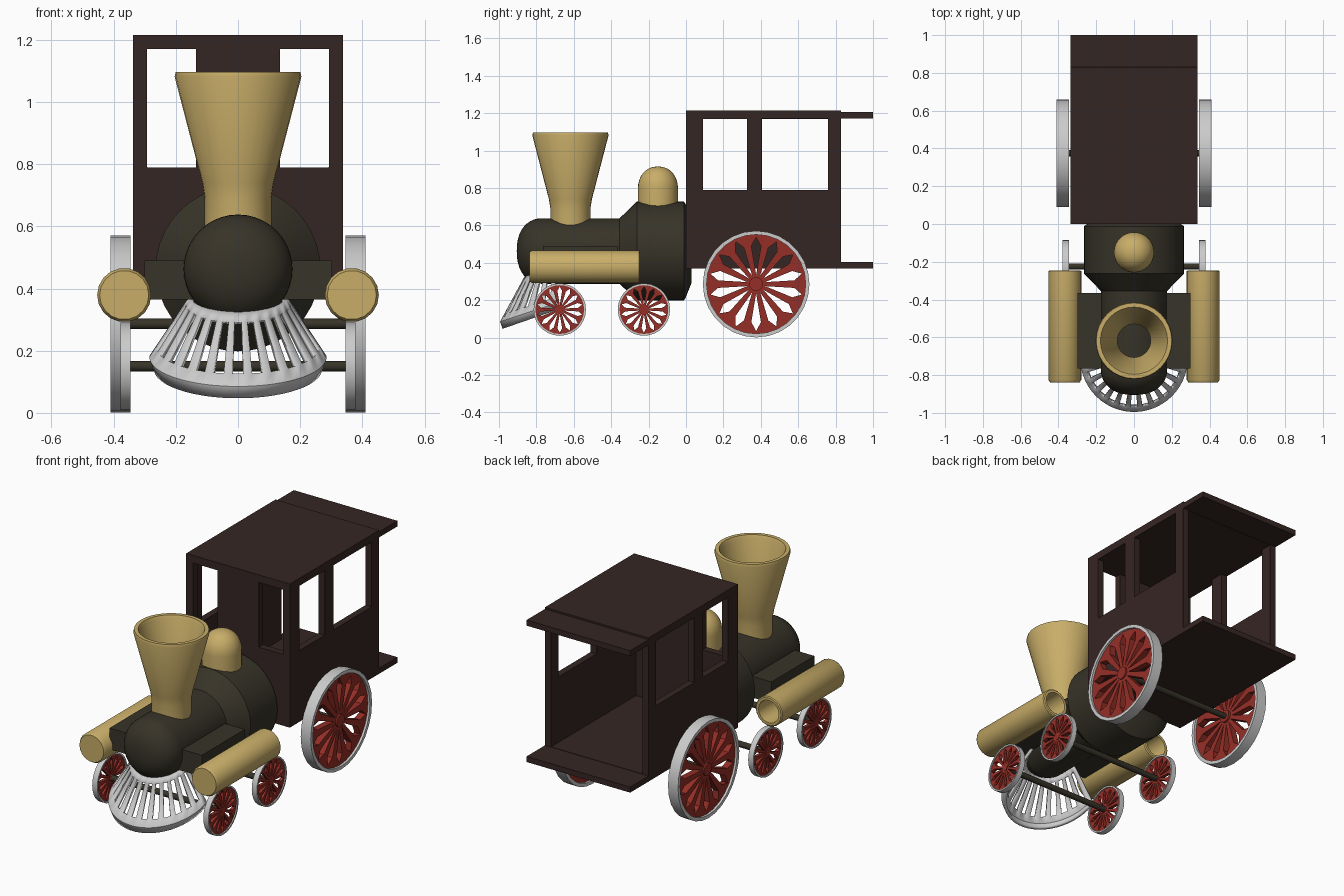
import bpy, bmesh
from math import sin, cos, pi, radians

if "Cube" in bpy.data.objects:
    bpy.data.objects.remove(bpy.data.objects["Cube"])


def material(name, rgb):
    m = bpy.data.materials.new(name)
    m.diffuse_color = (*rgb, 1)
    m.use_nodes = True
    m.node_tree.nodes["Principled BSDF"].inputs["Base Color"].default_value = m.diffuse_color
    return m


BROWN = material("dark_wood", (0.036, 0.019, 0.017))
BLACK = material("boiler_iron", (0.038, 0.033, 0.021))
GOLD = material("brass", (0.58, 0.42, 0.14))
RED = material("red_paint", (0.30, 0.028, 0.02))


def finish(name, bm, mat=None, smooth=True):
    bmesh.ops.remove_doubles(bm, verts=bm.verts, dist=1e-5)
    bmesh.ops.recalc_face_normals(bm, faces=bm.faces)
    mesh = bpy.data.meshes.new(name)
    bm.to_mesh(mesh)
    bm.free()
    ob = bpy.data.objects.new(name, mesh)
    bpy.context.collection.objects.link(ob)
    if mat:
        mesh.materials.append(mat)
    bpy.ops.object.select_all(action='DESELECT')
    bpy.context.view_layer.objects.active = ob
    ob.select_set(True)
    if smooth:
        bpy.ops.object.shade_smooth_by_angle(angle=radians(35))
    return ob


def box(name, lo, hi, mat=None):
    bm = bmesh.new()
    bmesh.ops.create_cube(bm, size=1)
    for v in bm.verts:
        v.co = [(l + h) / 2 + c * (h - l) for l, h, c in zip(lo, hi, v.co)]
    return finish(name, bm, mat, False)


def lathe(name, profile, axis, centre, mat=None, n=32, closed=False):
    """Spin (radius, position along axis) points around an axis."""
    bm = bmesh.new()
    rings = []
    for r, t in profile:
        ring = []
        for i in range(n):
            a, b = r * cos(2 * pi * i / n), r * sin(2 * pi * i / n)
            p = {'X': (t, a, b), 'Y': (a, t, b), 'Z': (a, b, t)}[axis]
            ring.append(bm.verts.new([c + q for c, q in zip(centre, p)]))
        rings.append(ring)
    pairs = list(zip(rings, rings[1:]))
    if closed:
        pairs.append((rings[-1], rings[0]))
    for r0, r1 in pairs:
        for i in range(n):
            j = (i + 1) % n
            bm.faces.new((r0[i], r0[j], r1[j], r1[i]))
    return finish(name, bm, mat)


def solidify(ob, thickness, offset):
    m = ob.modifiers.new("thickness", 'SOLIDIFY')
    m.thickness, m.offset = thickness, offset


# Cab: hollow box, open at the back, with window openings cut out
cab = box("cab", (-0.337, 0, 0.37), (0.337, 0.83, 1.215), BROWN)
cuts = [((-0.297, 0.04, 0.405), (0.297, 0.95, 1.17)),
        ((-0.5, 0.09, 0.79), (0.5, 0.325, 1.17)),
        ((-0.5, 0.405, 0.79), (0.5, 0.76, 1.17)),
        ((-0.292, -0.1, 0.79), (-0.135, 0.06, 1.17)),
        ((0.135, -0.1, 0.79), (0.292, 0.06, 1.17))]
for lo, hi in cuts:
    cutter = box("cutter", lo, hi)
    cutter.hide_render = True
    mod = cab.modifiers.new("cut", 'BOOLEAN')
    mod.operation, mod.solver, mod.object = 'DIFFERENCE', 'EXACT', cutter
    bpy.context.view_layer.objects.active = cab
    bpy.ops.object.modifier_apply(modifier=mod.name)
    bpy.data.objects.remove(cutter)
bev = cab.modifiers.new("edge", 'BEVEL')
bev.width, bev.segments = 0.006, 1
box("roof_overhang", (-0.337, 0.82, 1.172), (0.337, 1.0, 1.205), BROWN)
box("rear_platform", (-0.337, 0.82, 0.37), (0.337, 1.0, 0.403), BROWN)

# Boiler with rounded nose and wider firebox
nose = [(0.175 * sin(a) ** 0.85, -0.775 - 0.13 * cos(a))
        for a in [i * pi / 20 for i in range(11)]]
lathe("boiler", nose + [(0.175, -0.355), (0.265, -0.262), (0.265, -0.012),
                        (0.25, -0.002), (0.17, 0.03), (0, 0.03)],
      'Y', (0, 0, 0.463), BLACK, 40)
box("cylinder_saddle", (-0.30, -0.765, 0.365), (0.30, -0.365, 0.49), BLACK)

# Flared chimney, open at the top
lathe("chimney", [(0.107, 0.58), (0.107, 0.69), (0.115, 0.74), (0.204, 1.082),
                  (0.200, 1.097), (0.178, 1.097), (0.170, 1.08),
                  (0.095, 0.74), (0.088, 0.69), (0.088, 0.58)],
      'Z', (0, -0.618, 0), GOLD, 32, closed=True)

# Steam dome
cap = [(0.107 * cos(a) ** 0.9, 0.80 + 0.115 * sin(a))
       for a in [i * pi / 16 for i in range(8)]]
lathe("steam_dome", [(0, 0.66), (0.107, 0.66)] + cap + [(0, 0.915)],
      'Z', (0, -0.15, 0), GOLD, 32)


# Wheels: red spoked disc inside a grey rim
def wheel(name, x, y, z, R, x0, x1, n=14):
    bm = bmesh.new()
    step = 2 * pi / n
    side = 1 if x > 0 else -1
    xc = side * (x0 + x1) / 2
    for k in range(n):
        th = k * step + pi / 2
        for s in (-1, 1):
            def P(r, f):
                a = th + s * f * step
                return bm.verts.new((xc, y + R * r * cos(a), z + R * r * sin(a)))
            for face in ([(0, 0), (.17, .5), (.17, 0)],
                         [(.17, 0), (.17, .5), (.72, .5), (.72, .28)],
                         [(.72, .28), (.72, .5), (.95, .5), (.95, 0), (.88, 0)]):
                bm.faces.new([P(*q) for q in face])
    spokes = finish(name + "_spokes", bm, RED, False)
    solidify(spokes, (x1 - x0) * 0.6, 0)
    lathe(name + "_hub", [(0, x0), (.13 * R, x0), (.13 * R, x1 - 0.004), (0, x1 - 0.004)]
          if side > 0 else
          [(0, -x0), (.13 * R, -x0), (.13 * R, 0.004 - x1), (0, 0.004 - x1)],
          'X', (0, y, z), RED, 16)
    lathe(name + "_rim", [(.93 * R, side * x0), (R, side * x0),
                          (R, side * x1), (.93 * R, side * x1)],
          'X', (0, y, z), None, 28, closed=True)


for label, y, z, R, x1 in (("drive", 0.375, 0.286, 0.285, 0.41),
                           ("front", -0.675, 0.15, 0.14, 0.378),
                           ("middle", -0.225, 0.15, 0.14, 0.378)):
    for s, side in ((-1, "left"), (1, "right")):
        wheel(f"{label}_wheel_{side}", s, y, z, R, 0.345, x1)
    lathe(label + "_axle", [(0, -0.355), (0.017, -0.355), (0.017, 0.355), (0, 0.355)],
          'X', (0, y, z), BLACK, 12)

# Brass side cylinders, closed in front and hollow from behind
for s, side in ((-1, "left"), (1, "right")):
    lathe("side_cylinder_" + side,
          [(0, -0.838), (0.079, -0.838), (0.087, -0.825), (0.087, -0.25),
           (0.081, -0.245), (0.066, -0.245), (0.064, -0.26), (0.064, -0.75), (0, -0.75)],
          'Y', (s * 0.366, 0, 0.379), GOLD, 18)


# Slatted front guard: tilted half cone with gaps between the slats
bm = bmesh.new()
gaps = 13
angles = []
for i in range(gaps + 1):
    mid = -pi / 2 + pi * i / gaps
    angles += [mid - 0.055, mid + 0.055]


def guard_point(a, f):
    r = 0.285 + (0.155 - 0.285) * f
    y = -0.71 - r * cos(a)
    front_y = -0.71 - r
    return (r * sin(a), y, 0.085 + 0.24 * f + 0.33 * (y - front_y))


cols = []
for a in angles:
    col = [bm.verts.new(guard_point(a, f)) for f in (0, 0.17, 0.87, 1)]
    x, y, z = guard_point(a, 0)
    cols.append([bm.verts.new((x * 0.95, y + 0.014 * cos(a), z - 0.038))] + col)
for i in range(len(cols) - 1):
    for j in range(4):
        if j == 2 and i % 2:
            continue
        c0, c1 = cols[i], cols[i + 1]
        bm.faces.new((c0[j], c1[j], c1[j + 1], c0[j + 1]))
guard = finish("front_guard", bm)
solidify(guard, 0.018, -1)
